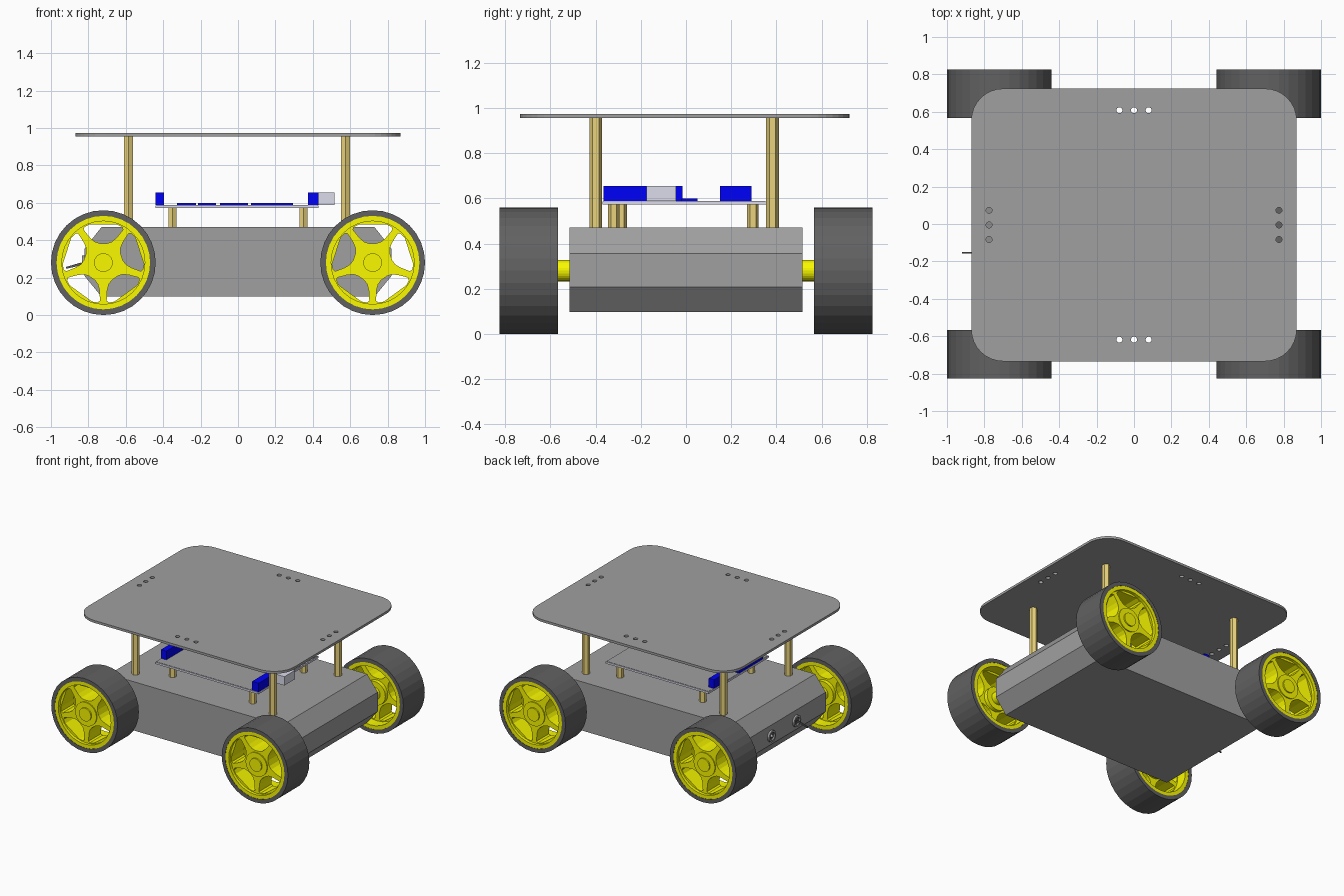
import bpy
from math import sin, cos, pi, radians

if "Cube" in bpy.data.objects:
    bpy.data.objects.remove(bpy.data.objects["Cube"])


def material(name, rgb):
    m = bpy.data.materials.new(name)
    m.diffuse_color = (*rgb, 1)
    m.use_nodes = True
    m.node_tree.nodes["Principled BSDF"].inputs["Base Color"].default_value = m.diffuse_color
    return m


GREY = material("dark_grey", (0.35, 0.35, 0.35))
YELLOW = material("yellow_plastic", (0.95, 0.95, 0.0))
RUBBER = material("dark_rubber", (0.12, 0.12, 0.12))
BRASS = material("brass", (0.82, 0.65, 0.20))
BLUE = material("blue_plastic", (0.0, 0.0, 0.95))
SILVER = material("silver", (0.72, 0.72, 0.84))
DARK = material("dark_metal", (0.1, 0.1, 0.1))

# Local outline (u, v) maps to (x, y), (x, z) or (y, z)
TURN = {"Z": (0, 0, 0), "Y": (pi / 2, 0, 0), "X": (pi / 2, 0, pi / 2)}


def extrude(name, loops, axis, a, b, mat=GREY):
    """Extrude flat outlines (inner loops become holes) from a to b along an axis."""
    cu = bpy.data.curves.new(name, "CURVE")
    cu.dimensions = "2D"
    cu.fill_mode = "BOTH"
    cu.extrude = abs(b - a) / 2
    for loop in loops:
        s = cu.splines.new("POLY")
        s.points.add(len(loop) - 1)
        for p, (u, v) in zip(s.points, loop):
            p.co = (u, v, 0, 1)
        s.use_cyclic_u = True
        s.use_smooth = False
    ob = bpy.data.objects.new(name, cu)
    bpy.context.collection.objects.link(ob)
    ob.rotation_euler = TURN[axis]
    ob.location["XYZ".index(axis)] = (a + b) / 2
    cu.materials.append(mat)
    bpy.ops.object.select_all(action="DESELECT")
    ob.select_set(True)
    bpy.context.view_layer.objects.active = ob
    bpy.ops.object.convert(target="MESH")
    return bpy.context.view_layer.objects.active


def circle(u, v, r, n=32, start=0.0):
    return [(u + r * cos(start + 2 * pi * i / n), v + r * sin(start + 2 * pi * i / n)) for i in range(n)]


def rect(x0, x1, y0, y1):
    return [(x0, y0), (x1, y0), (x1, y1), (x0, y1)]


def rounded_rect(hx, hy, r, cy, n=8):
    pts = []
    for k, (sx, sy) in enumerate([(1, 1), (-1, 1), (-1, -1), (1, -1)]):
        for i in range(n + 1):
            t = (k + i / n) * pi / 2
            pts.append((sx * (hx - r) + r * cos(t), cy + sy * (hy - r) + r * sin(t)))
    return pts


def box(name, x0, x1, y0, y1, z0, z1, mat=GREY):
    return extrude(name, [rect(x0, x1, y0, y1)], "Z", z0, z1, mat)


# Chassis body with chamfered ends
half = [(0.73, 0.098), (0.82, 0.208), (0.82, 0.355), (0.73, 0.47)]
extrude("chassis_body", [half + [(-x, z) for x, z in reversed(half)]], "Y", -0.515, 0.515)

# Top plate with four rows of three holes
CY = -0.005
holes = []
for d in (-0.078, 0, 0.078):
    for s in (-1, 1):
        holes += [circle(d, CY + s * 0.613, 0.016, 16), circle(s * 0.775, CY + d, 0.016, 16)]
extrude("top_plate", [rounded_rect(0.87, 0.729, 0.17, CY)] + holes, "Z", 0.955, 0.973)

# Tall hexagonal posts under the plate
for x in (-0.585, 0.575):
    for y in (-0.40, 0.383):
        extrude("tall_post", [circle(x, y, 0.028, 6, pi / 6)], "Z", 0.47, 0.955, BRASS)

# Wheels
WX, WZ, R = 0.72, 0.28, 0.28


def window(cx, mid):
    """Opening between two spokes."""
    side = [(0.217, 20), (0.215, 28), (0.205, 31), (0.15, 28), (0.12, 22), (0.105, 11)]
    pol = side + [(r, -a) for r, a in reversed(side)]
    return [(cx + r * cos(mid + radians(a)), WZ + r * sin(mid + radians(a))) for r, a in pol]


def tube(cx, outer, inner):
    return [circle(cx, WZ, outer), circle(cx, WZ, inner)]


for cx in (-WX, WX):
    for s in (-1, 1):
        extrude("tyre", tube(cx, R, 0.25), "Y", s * 0.567, s * 0.825, RUBBER)
        extrude("wheel_rim", tube(cx, 0.25, 0.222), "Y", s * 0.569, s * 0.823, YELLOW)
        spokes = [window(cx, -pi / 2 + pi / 5 + k * 2 * pi / 5) for k in range(5)]
        extrude("wheel_spokes", [circle(cx, WZ, 0.223)] + spokes, "Y", s * 0.65, s * 0.80, YELLOW)
        extrude("wheel_hub", [circle(cx, WZ, 0.09)], "Y", s * 0.62, s * 0.808, YELLOW)
        extrude("hub_cap", [circle(cx, WZ, 0.05, 24)], "Y", s * 0.808, s * 0.818, YELLOW)
        extrude("axle", [circle(cx, WZ, 0.047, 24)], "Y", s * 0.50, s * 0.62, YELLOW)

# Circuit board on short posts, with a dark upper face
box("circuit_board", -0.44, 0.43, -0.37, 0.355, 0.572, 0.586, SILVER)
box("board_top", -0.435, 0.425, -0.365, 0.35, 0.586, 0.588)
for x, y in [(-0.35, -0.288), (0.35, -0.32), (0.35, 0.296), (-0.35, 0.296)]:
    extrude("short_post", [circle(x, y, 0.026, 6, pi / 6)], "Z", 0.47, 0.572, BRASS)

# Connectors at the board edges
box("terminal_right", 0.375, 0.43, -0.365, -0.175, 0.588, 0.655, BLUE)
box("terminal_left_front", -0.44, -0.395, -0.30, -0.015, 0.588, 0.655, BLUE)
box("terminal_left_back", -0.44, -0.395, 0.15, 0.29, 0.588, 0.655, BLUE)
box("cable_socket", 0.38, 0.515, -0.175, -0.045, 0.588, 0.655, SILVER)

# Low chips along the middle of the board
for x0, x1 in [(-0.326, -0.225), (-0.214, -0.118), (-0.096, 0.053), (0.07, 0.294)]:
    box("chip", x0, x1, -0.02, 0.05, 0.588, 0.600, BLUE)

# Power socket and toggle switch on the left end
for name, y in [("power_socket_ring", 0.147), ("switch_ring", -0.155)]:
    extrude(name, [circle(y, 0.275, 0.043, 24), circle(y, 0.275, 0.028, 24)], "X", -0.835, -0.815)
    extrude("ring_core", [circle(y, 0.275, 0.028, 24)], "X", -0.823, -0.815, DARK)
extrude("socket_pin", [circle(0.147, 0.275, 0.01, 12)], "X", -0.835, -0.815, SILVER)
extrude("switch_lever", [[(-0.815, 0.275), (-0.84, 0.28), (-0.92, 0.257), (-0.92, 0.247), (-0.84, 0.265)]],
        "Y", -0.159, -0.151, DARK)
